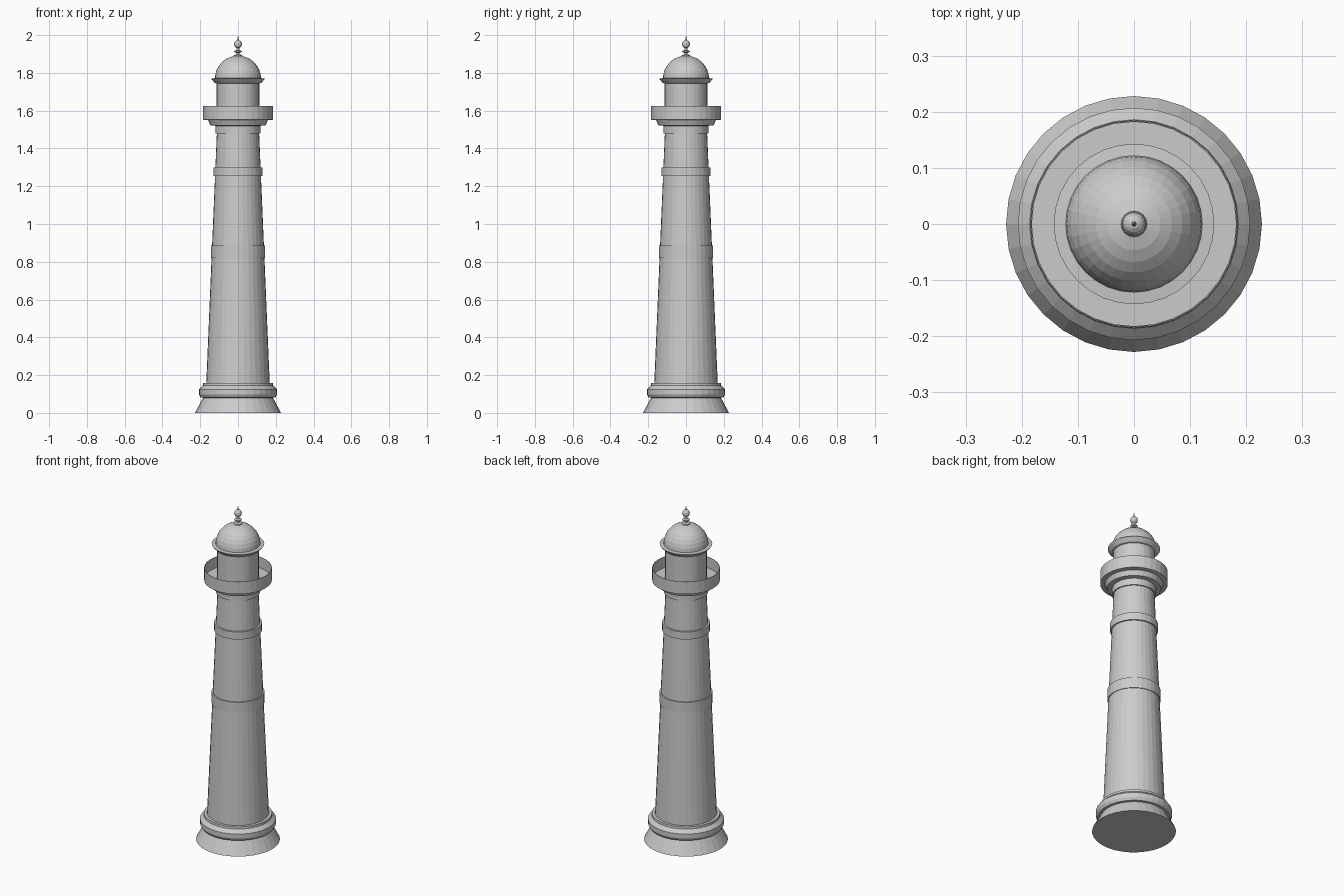
import bpy, bmesh
from math import sin, cos, pi

if "Cube" in bpy.data.objects:
    bpy.data.objects.remove(bpy.data.objects["Cube"])

SIDES = 32


def lathe(name, profile, closed=False, sides=SIDES):
    """Revolve (radius, z) points around z; radius 0 becomes a pole."""
    bm = bmesh.new()
    rings = []
    for r, z in profile:
        if r == 0:
            rings.append([bm.verts.new((0, 0, z))] * sides)
        else:
            rings.append([bm.verts.new((r * cos(2 * pi * i / sides),
                                        r * sin(2 * pi * i / sides), z))
                          for i in range(sides)])
    pairs = list(zip(rings, rings[1:]))
    if closed:
        pairs.append((rings[-1], rings[0]))
    for a, b in pairs:
        for i in range(sides):
            j = (i + 1) % sides
            quad = list(dict.fromkeys([a[i], a[j], b[j], b[i]]))
            bm.faces.new(quad)
    if not closed:
        for ring in (rings[0], rings[-1]):
            if ring[0] is not ring[1]:
                bm.faces.new(ring)
    bmesh.ops.recalc_face_normals(bm, faces=bm.faces[:])
    mesh = bpy.data.meshes.new(name)
    bm.to_mesh(mesh)
    bm.free()
    obj = bpy.data.objects.new(name, mesh)
    bpy.context.collection.objects.link(obj)
    return obj


# Flared foot, base moulding and tapered shaft
lathe("tower", [(0.228, 0), (0.185, 0.08), (0.198, 0.082), (0.207, 0.098),
                (0.207, 0.125), (0.186, 0.145), (0.185, 0.158),
                (0.168, 0.158), (0.112, 1.48), (0.119, 1.48),
                (0.119, 1.52), (0.146, 1.522), (0.158, 1.55),
                (0.184, 1.552), (0.184, 1.56)])

# Raised bands around the shaft
for name, r, z0, z1 in (("lower_band", 0.144, 0.82, 0.885),
                        ("upper_band", 0.13, 1.255, 1.30)):
    lathe(name, [(r, z0), (r, z1), (r - 0.03, z1), (r - 0.03, z0)], closed=True)

# Thin gallery parapet
lathe("gallery_parapet", [(0.184, 1.552), (0.184, 1.626),
                          (0.182, 1.626), (0.182, 1.552)], closed=True)

# Lantern room and its flared cornice
lathe("lantern_room", [(0.113, 1.56), (0.113, 1.75)])
lathe("cornice", [(0.113, 1.745), (0.124, 1.748), (0.143, 1.77), (0.122, 1.772)])

# Hemispherical dome
dome = [(0.122 * cos(k * pi / 16), 1.77 + 0.121 * sin(k * pi / 16)) for k in range(8)]
lathe("dome", dome + [(0, 1.891)])

# Finial: stem with collar, ball and spike
lathe("finial_stem", [(0.024, 1.885), (0.022, 1.894), (0.009, 1.898),
                      (0.009, 1.906), (0.02, 1.911), (0.02, 1.916),
                      (0.008, 1.921), (0.008, 1.94)], sides=16)
ball = [(0.021 * sin(k * pi / 8), 1.952 - 0.022 * cos(k * pi / 8)) for k in range(1, 8)]
lathe("finial_ball", [(0, 1.93)] + ball + [(0, 1.974)], sides=16)
lathe("finial_spike", [(0.005, 1.968), (0.003, 1.985), (0, 2.0)], sides=8)
